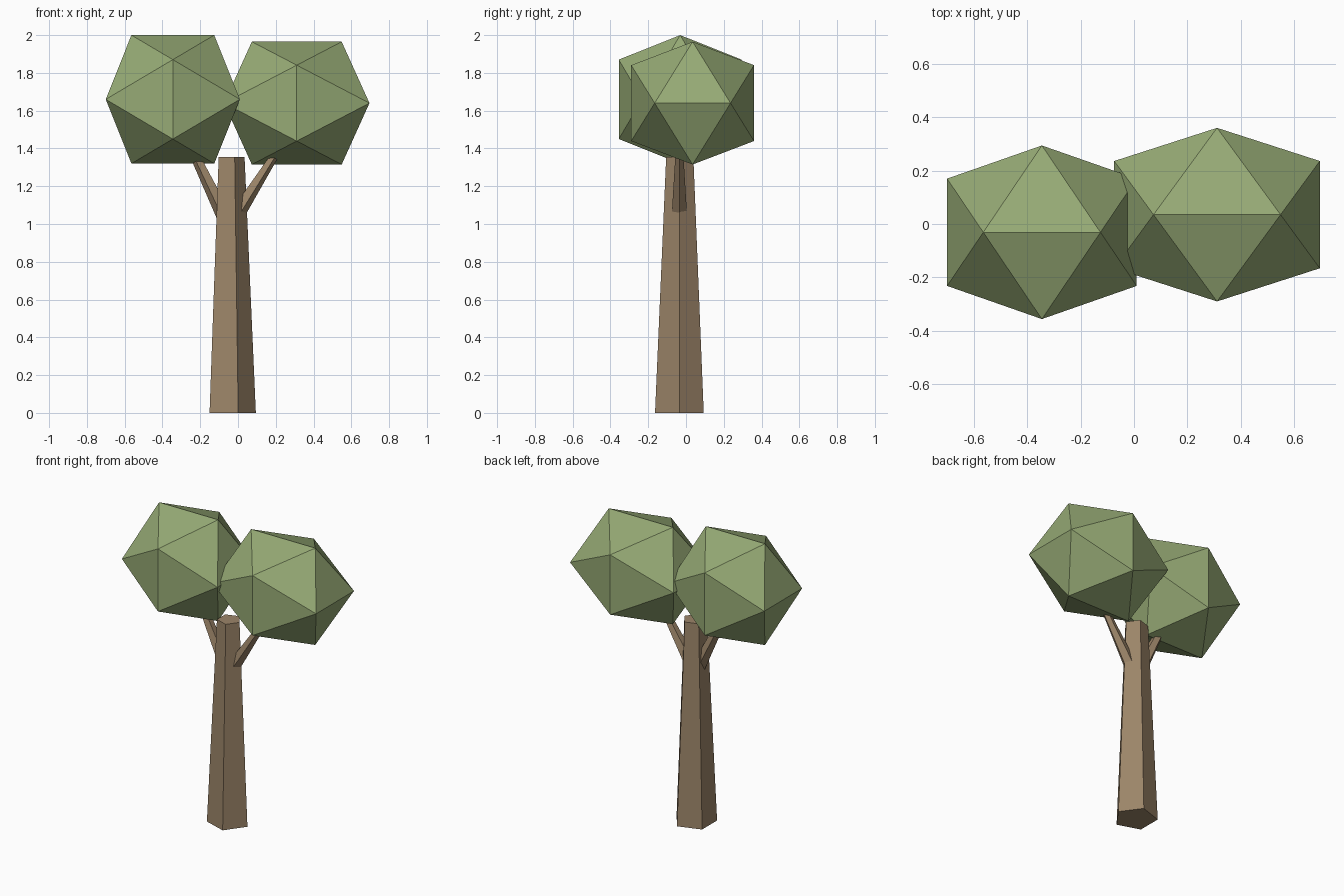
import bpy, bmesh, math
from mathutils import Vector

if "Cube" in bpy.data.objects:
    bpy.data.objects.remove(bpy.data.objects["Cube"])


def material(name, srgb):
    mat = bpy.data.materials.new(name)
    mat.diffuse_color = [((c / 255 + 0.055) / 1.055) ** 2.4 for c in srgb] + [1]
    mat.use_nodes = True
    mat.node_tree.nodes["Principled BSDF"].inputs["Base Color"].default_value = mat.diffuse_color
    return mat


BARK = material("bark brown", (156, 133, 105))
LEAF = material("leaf green", (150, 170, 117))


def finish(name, bm, mat):
    bmesh.ops.recalc_face_normals(bm, faces=bm.faces)
    mesh = bpy.data.meshes.new(name)
    bm.to_mesh(mesh)
    bm.free()
    mesh.materials.append(mat)
    bpy.context.collection.objects.link(bpy.data.objects.new(name, mesh))


def tapered_limb(name, start, end, r0, r1, side=1, sides=5):
    """Five-sided tapered limb with one corner pointing outward along x."""
    start, end = Vector(start), Vector(end)
    axis = (end - start).normalized()
    v = Vector((0, 1, 0))
    u = v.cross(axis).normalized() * side
    bm = bmesh.new()
    rings = []
    for centre, r in ((start, r0), (end, r1)):
        rings.append([bm.verts.new(centre + r * (u * math.cos(a) + v * math.sin(a)))
                      for a in (math.tau * i / sides for i in range(sides))])
    low, high = rings
    bm.faces.new(low)
    bm.faces.new(high)
    for i in range(sides):
        j = (i + 1) % sides
        bm.faces.new((low[i], low[j], high[j], high[i]))
    finish(name, bm, BARK)


def foliage(name, centre, half):
    """Stretched icosahedron with edges running along the x axis."""
    phi = (1 + 5 ** 0.5) / 2
    bm = bmesh.new()
    for a in (-1 / phi, 1 / phi):
        for b in (-1, 1):
            for p in ((a, 0, b), (b, a, 0), (0, b, a)):
                bm.verts.new([c + h * k for c, h, k in zip(centre, half, p)])
    bmesh.ops.convex_hull(bm, input=bm.verts)
    finish(name, bm, LEAF)


# Trunk
tapered_limb("trunk", (-0.041, -0.035, 0), (-0.041, -0.033, 1.355), 0.1355, 0.0757)

# Branches, rooted inside the trunk and ending inside the foliage
tapered_limb("right_branch", (-0.04, -0.035, 1.0), (0.21, -0.035, 1.39), 0.046, 0.021)
tapered_limb("left_branch", (-0.04, -0.035, 0.98), (-0.25, -0.035, 1.41), 0.047, 0.025, side=-1)

# Foliage clumps
foliage("left_foliage", (-0.345, -0.031, 1.66), (0.355, 0.325, 0.34))
foliage("right_foliage", (0.311, 0.035, 1.64), (0.385, 0.325, 0.325))
